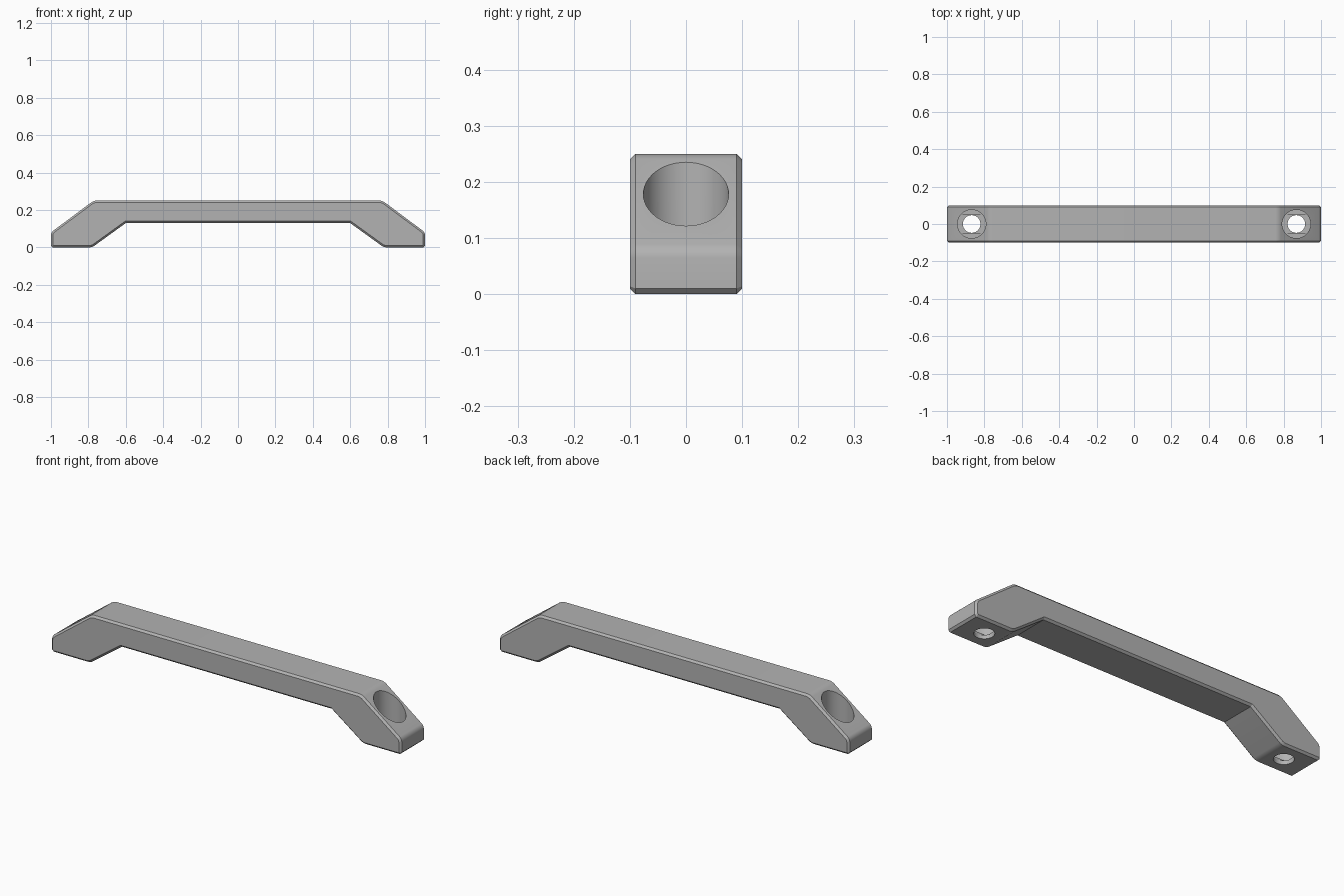
import bpy, bmesh, math
from mathutils import Matrix

old = bpy.data.objects.get("Cube")
if old:
    bpy.data.objects.remove(old, do_unlink=True)

HALF_WIDTH = 0.10
CHAMFER = 0.01
HOLE_X = 0.868
HEAD_R, BORE_R = 0.076, 0.047
SEAT_Z, LAYER = 0.03, 0.005

grey = bpy.data.materials.new("plain_grey")
grey.use_nodes = True
colour = (0.45, 0.45, 0.45, 1)
grey.diffuse_color = colour
grey.node_tree.nodes["Principled BSDF"].inputs["Base Color"].default_value = colour


def add_object(name, bm):
    mesh = bpy.data.meshes.new(name)
    bm.to_mesh(mesh)
    bm.free()
    mesh.materials.append(grey)
    obj = bpy.data.objects.new(name, mesh)
    bpy.context.collection.objects.link(obj)
    return obj


def along_width(edge):
    d = edge.verts[0].co - edge.verts[1].co
    return abs(d.y) > HALF_WIDTH


def bevel(bm, edges, offset, segments):
    bmesh.ops.bevel(bm, geom=edges, offset=offset, segments=segments,
                    profile=0.5, affect='EDGES', clamp_overlap=False)


# Handle body: mirrored side profile extruded across the width
half = [(1, 0), (1, 0.08), (0.772, 0.25)]
under = [(0.6, 0.13), (0.78, 0)]
profile = half + [(-x, z) for x, z in reversed(half)]
profile += [(-x, z) for x, z in reversed(under)] + under
bm = bmesh.new()
side = bm.faces.new([bm.verts.new((x, -HALF_WIDTH, z)) for x, z in profile])
ext = bmesh.ops.extrude_face_region(bm, geom=[side])
for v in ext["geom"]:
    if isinstance(v, bmesh.types.BMVert):
        v.co.y = HALF_WIDTH
bmesh.ops.recalc_face_normals(bm, faces=bm.faces)

# Rounded bends, then chamfers at the foot ends and all around both sides
bends = [e for e in bm.edges if along_width(e)
         and not (abs(e.verts[0].co.x) > 0.9 and e.verts[0].co.z < 0.01)
         and not abs(e.verts[0].co.x) < 0.7]
bevel(bm, bends, 0.015, 4)
ends = [e for e in bm.edges if along_width(e)
        and abs(e.verts[0].co.x) > 0.99 and e.verts[0].co.z < 0.01]
bevel(bm, ends, CHAMFER, 1)
rims = [e for e in bm.edges
        if all(abs(v.co.y) > HALF_WIDTH - 0.001 for v in e.verts) and not along_width(e)]
bevel(bm, rims, CHAMFER, 1)
bmesh.ops.recalc_face_normals(bm, faces=bm.faces)
handle = add_object("handle", bm)


def cylinder_cutter(name, x, radius, bottom, top):
    bm = bmesh.new()
    bmesh.ops.create_cone(bm, cap_ends=True, segments=48, radius1=radius, radius2=radius,
                          depth=top - bottom,
                          matrix=Matrix.Translation((x, 0, (top + bottom) / 2)))
    return add_object(name, bm)


def box_cutter(name, x, size_x, size_y, bottom, top):
    bm = bmesh.new()
    place = Matrix.Translation((x, 0, (top + bottom) / 2))
    bmesh.ops.create_cube(bm, size=1,
                          matrix=place @ Matrix.Diagonal((size_x, size_y, top - bottom, 1)))
    return add_object(name, bm)


# Screw holes: head recess, shallow slot and square steps, through bore
cutters = []
flat = 2 * BORE_R + 0.002
for s, label in ((1, "left"), (-1, "right")):
    x = s * HOLE_X
    cutters += [
        cylinder_cutter(label + "_head_recess", x, HEAD_R, SEAT_Z, 0.5),
        box_cutter(label + "_slot_step", x, 0.118, flat, SEAT_Z - LAYER, 0.06),
        box_cutter(label + "_square_step", x, flat, flat, SEAT_Z - 2 * LAYER, 0.05),
        cylinder_cutter(label + "_bore", x, BORE_R, -0.1, 0.04),
    ]
for c in cutters:
    c.hide_render = True
    mod = handle.modifiers.new(c.name, 'BOOLEAN')
    mod.operation, mod.solver, mod.object = 'DIFFERENCE', 'EXACT', c

# Bake the holes and drop the cutters
bpy.context.view_layer.update()
graph = bpy.context.evaluated_depsgraph_get()
baked = bpy.data.meshes.new_from_object(handle.evaluated_get(graph))
handle.modifiers.clear()
handle.data = baked
baked.materials.clear()
baked.materials.append(grey)
for c in cutters:
    bpy.data.objects.remove(c, do_unlink=True)

bpy.ops.object.select_all(action='DESELECT')
handle.select_set(True)
bpy.context.view_layer.objects.active = handle
bpy.ops.object.shade_smooth_by_angle(angle=math.radians(25))
